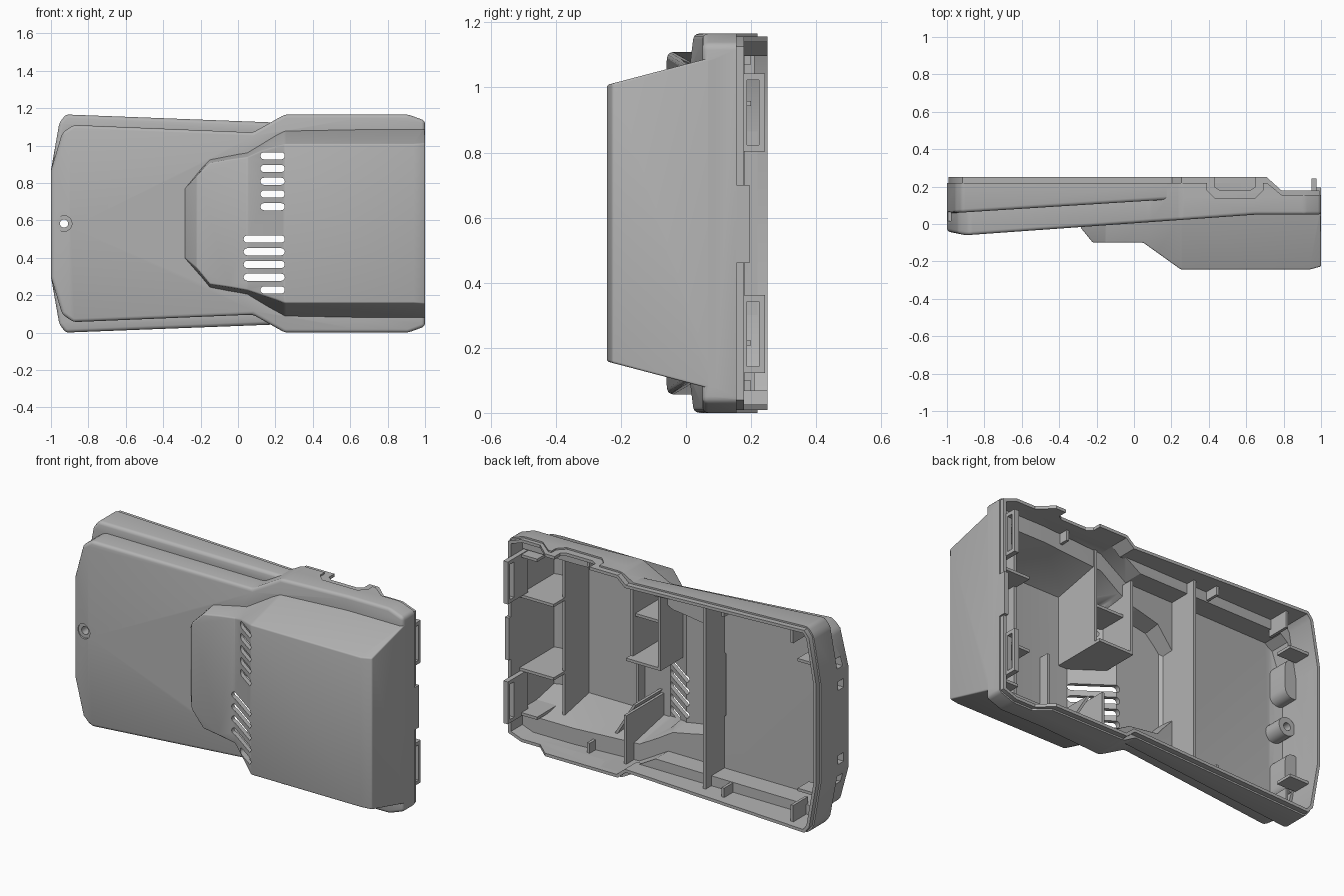
import bpy, bmesh, math
from mathutils import Vector

if "Cube" in bpy.data.objects:
    bpy.data.objects.remove(bpy.data.objects["Cube"])

MID = 0.583      # height of the mirror plane
WALL = 0.026     # shell thickness

grey = bpy.data.materials.new("housing grey")
grey.use_nodes = True
grey.diffuse_color = (0.45, 0.45, 0.45, 1)
grey.node_tree.nodes["Principled BSDF"].inputs["Base Color"].default_value = (0.45, 0.45, 0.45, 1)


def prism(name, pts, lo, hi, along="y", far=None):
    """Extrude a 2D outline along one axis, optionally to a different far outline."""
    place = {"y": lambda p, d: (p[0], d, p[1]),
             "z": lambda p, d: (p[0], p[1], d),
             "x": lambda p, d: (d, p[0], p[1])}[along]
    bm = bmesh.new()
    a = [bm.verts.new(place(p, lo)) for p in pts]
    b = [bm.verts.new(place(p, hi)) for p in (far or pts)]
    bm.faces.new(a)
    bm.faces.new(b[::-1])
    for i in range(len(a)):
        j = (i + 1) % len(a)
        bm.faces.new((a[i], b[i], b[j], a[j]))
    bmesh.ops.recalc_face_normals(bm, faces=bm.faces)
    mesh = bpy.data.meshes.new(name)
    bm.to_mesh(mesh)
    bm.free()
    mesh.materials.append(grey)
    ob = bpy.data.objects.new(name, mesh)
    bpy.context.scene.collection.objects.link(ob)
    return ob


def box(name, x, y, z):
    return prism(name, [(x[0], z[0]), (x[1], z[0]), (x[1], z[1]), (x[0], z[1])], y[0], y[1])


def disc(x, z, r, n=24):
    return [(x + r * math.cos(i * math.tau / n), z + r * math.sin(i * math.tau / n)) for i in range(n)]


def pill(x0, x1, z, r, n=8):
    """Outline of a slot with round ends."""
    out = []
    for cx, start in ((x1 - r, -math.pi / 2), (x0 + r, math.pi / 2)):
        out += [(cx + r * math.cos(start + i * math.pi / n),
                 z + r * math.sin(start + i * math.pi / n)) for i in range(n + 1)]
    return out


def apply(ob):
    bpy.context.view_layer.objects.active = ob
    for m in list(ob.modifiers):
        bpy.ops.object.modifier_apply(modifier=m.name)


def combine(ob, other, op, keep=False):
    m = ob.modifiers.new("combine", "BOOLEAN")
    m.object, m.operation, m.solver = other, op, "EXACT"
    apply(ob)
    if not keep:
        bpy.data.objects.remove(other)
    return ob


def mirrored(half):
    """Closed outline from its upper half, given as distance above the mirror plane."""
    return [(x, MID - h) for x, h in half] + [(x, MID + h) for x, h in reversed(half)]


def inset(pts, d):
    """Move every side of a counter-clockwise outline inward by d."""
    out = []
    for i, p in enumerate(pts):
        p, a, b = Vector(p), Vector(pts[i - 1]), Vector(pts[(i + 1) % len(pts)])
        u, v = (p - a).normalized(), (b - p).normalized()
        n, m = Vector((-u.y, u.x)), Vector((-v.y, v.x))
        out.append(tuple(p + (n + m) * d / (1 + n.dot(m))))
    return out


def squash(pts, k):
    return [(x, MID + (z - MID) * k) for x, z in pts]


FACE = mirrored([(-1, .285), (-.94, .485), (-.88, .527), (.08, .487), (.25, .583), (.91, .583), (1, .55)])
RIM = mirrored([(-1, .285), (-.955, .54), (-.92, .583), (.2, .54), (.25, .583), (.91, .583), (1, .55)])
HUMP = mirrored([(-.285, .19), (-.15, .35), (.05, .385), (.25, .5), (1, .5)])
FACE_LINE = [(-1.1, -.02), (-.9, -.06), (.65, .05), (1.1, .05)]
LEDGE_LINE = [(-1.1, .05), (.17, .13), (1.1, .13)]
HUMP_LINE = [(-.4, .08), (-.285, -.02), (-.22, -.1), (.05, -.1), (.25, -.243), (.94, -.243), (1.1, -.2)]


def solid(name, d, bevel=0):
    """Whole housing as a filled body, shrunk by d."""
    result = None
    for outline, line, back in ((FACE, FACE_LINE, .4), (RIM, LEDGE_LINE, .42), (HUMP, HUMP_LINE, .1 + 3 * d)):
        pts = inset(outline, d)
        near, far = (squash(pts, 1.03), squash(pts, .82)) if outline is HUMP else (pts, pts)
        part = prism(name, near, back, -.3, far=far)
        side = [(x, y + d) for x, y in line] + [(1.1, .6), (line[0][0], .6)]
        combine(part, prism("profile", side, -.3, 1.5, "z"), "INTERSECT")
        if bevel:
            m = part.modifiers.new("round", "BEVEL")
            m.width, m.segments, m.limit_method = bevel, 3, "ANGLE"
            m.angle_limit = math.radians(20)
            apply(part)
        result = combine(result, part, "UNION") if result else part
    return result


def back_cutter(main, end):
    """Removes everything behind the open back, which steps down near one end."""
    return prism("back_cutter", [(-1.2, main), (.71, main), (.79, end), (1.2, end), (1.2, .7), (-1.2, .7)],
                 -.2, 1.5, "z")


# Hollow shell with an inset lip around the open back
shell = solid("housing_shell", 0, .018)
combine(shell, solid("cavity", WALL), "DIFFERENCE")
combine(shell, back_cutter(.22, .155), "DIFFERENCE")
lip = prism("back_lip", inset(RIM, .009), .14, .3)
combine(lip, prism("hole", inset(RIM, WALL), .1, .4), "DIFFERENCE")
combine(lip, back_cutter(.25, .178), "DIFFERENCE")

# Ventilation slots
for i in range(5):
    for x0, z in ((.12, .945 - i * .068), (.12 if i == 4 else .03, .5 - i * .068)):
        combine(shell, prism("slot", pill(x0, .25, z, .019), -.4, .1), "DIFFERENCE")

# Screw boss and its countersunk hole
boss = prism("screw_boss", disc(-.93, MID, .052), -.04, .07)
combine(shell, prism("sink", disc(-.93, MID, .042), -.2, -.042), "DIFFERENCE")
for part in (shell, boss):
    combine(part, prism("hole", disc(-.93, MID, .022), -.3, .3), "DIFFERENCE")

# Finger recess and notch in the upper side
combine(shell, prism("recess", [(.39, .3), (.39, .18), (.43, .14), (.65, .14), (.69, .18), (.69, .3)],
                     1.152, 1.3, "z"), "DIFFERENCE")
for part in (shell, lip):
    combine(part, prism("notch", [(.43, .3), (.43, .2), (.46, .18), (.62, .18), (.65, .2), (.65, .3)],
                        1.1, 1.3, "z"), "DIFFERENCE")

# Inner ribs: name, x range, y range, z range
T = .016
ribs = [
    ("long_rib", (-.25, -.25 + T), (-.2, .18), (-.1, 1.3)),
    ("end_chamber_rib", (.76, .76 + T), (-.4, .0), (-.1, 1.3)),
    ("vent_box_inner_wall", (.09, .09 + T), (-.4, .1), (.6, 1.02)),
    ("vent_box_outer_wall", (.29, .29 + T), (-.4, .06), (.6, 1.3)),
    ("vent_box_floor", (.09, .29 + T), (-.4, .1), (.6, .6 + T)),
    ("vent_box_shelf", (.09, .29 + T), (-.4, .04), (.835, .835 + T)),
    ("lower_vent_rib", (.29, .29 + T), (-.4, .12), (-.1, .3)),
    ("floor_rib", (.41, .41 + T), (-.4, -.16), (-.1, .6)),
    ("lower_clip", (-.38, -.38 + T), (-.1, .2), (-.1, .1)),
    ("lower_clip_foot", (-.38, -.31), (.1, .1 + T), (-.1, .1)),
    ("upper_clip", (-.38, -.38 + T), (-.1, .2), (1.07, 1.3)),
]
for s, side in ((-1, "lower"), (1, "upper")):
    def span(a, b):
        return tuple(sorted((MID + s * a, MID + s * b)))
    ribs += [
        (side + "_end_shelf", (.76, 1.1), (-.4, .1), span(.2, .2 + T)),
        (side + "_end_shelf_outer", (.85, 1.1), (-.1, .12), span(.44, .44 + T)),
        (side + "_narrow_end_rib", (-1.1, -.84), (.1, .2), span(.36, .36 + T)),
        (side + "_corner_rib", (-.82, -.82 + T), (.08, .21), span(.46, .8)),
        (side + "_side_post", (.52, .52 + T), (.0, .12), span(.5, .8)),
    ]
body = solid("rib_limit", WALL / 2)
for name, x, y, z in ribs:
    combine(box(name, x, y, z), body, "INTERSECT", keep=True)
slant = prism("slanted_rib", [(.3, .32), (.3 + T, .32), (.46, .08), (.46, -.1), (.46 - T, -.1), (.46 - T, .08)], -.4, .02)
combine(slant, body, "INTERSECT", keep=True)

for s, side in ((-1, "lower"), (1, "upper")):
    # Rounded strap tunnel with two openings in the narrow end
    tunnel = prism(side + "_strap_tunnel", pill(MID + s * .27 - .11, MID + s * .27 + .11, -.955, .05),
                   -.1, .085)
    for v in tunnel.data.vertices:
        v.co.x, v.co.z = v.co.z, v.co.x
    tunnel.data.flip_normals()
    combine(tunnel, body, "INTERSECT", keep=True)
    for off in (.21, .33):
        z = MID + s * off
        for part in (shell, tunnel):
            combine(part, box("opening", (-1.1, -.945), (.015, .065), (z - .025, z + .025)), "DIFFERENCE")
    # Slotted latch tab at the wide end
    z = MID + s * .34
    tab = box(side + "_latch_tab", (.948, .976), (.06, .243), (z - .12, z + .12))
    combine(tab, box("slot", (.9, 1.1), (.188, .224), (z - .1, z + .1)), "DIFFERENCE")
bpy.data.objects.remove(body)

# Raised middle of the end wall
box("end_wall_step", (.975, 1), (.14, .195), (.46, .70))

# Smooth rounded edges, keep creases sharp
for ob in bpy.context.scene.objects:
    ob.select_set(ob.type == "MESH")
bpy.context.view_layer.objects.active = shell
bpy.ops.object.shade_smooth_by_angle(angle=math.radians(30))
